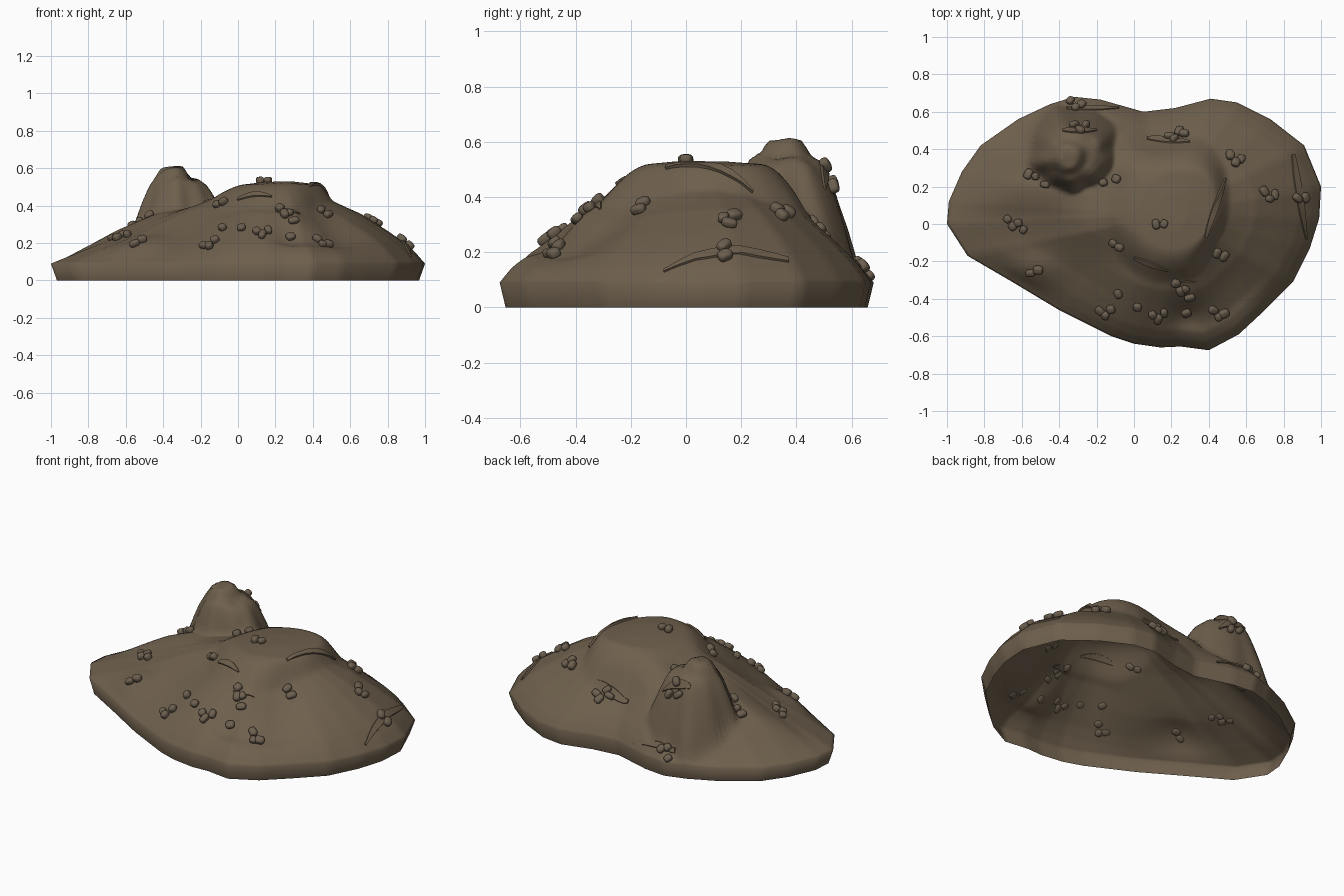
import bpy, bmesh, math, random
from mathutils import Vector, Matrix, noise
from mathutils.bvhtree import BVHTree

if "Cube" in bpy.data.objects:
    bpy.data.objects.remove(bpy.data.objects["Cube"])

random.seed(4)

def material(name, rgb):
    m = bpy.data.materials.new(name)
    m.diffuse_color = (*rgb, 1)
    m.use_nodes = True
    m.node_tree.nodes["Principled BSDF"].inputs["Base Color"].default_value = m.diffuse_color
    return m

EARTH = material("brown earth", (0.155, 0.115, 0.073))
STONE = material("brown stone", (0.145, 0.112, 0.076))

def finish(bm, name, mat, angle=60):
    me = bpy.data.meshes.new(name)
    bm.to_mesh(me)
    bm.free()
    me.materials.append(mat)
    ob = bpy.data.objects.new(name, me)
    bpy.context.collection.objects.link(ob)
    bpy.ops.object.select_all(action='DESELECT')
    ob.select_set(True)
    bpy.context.view_layer.objects.active = ob
    bpy.ops.object.shade_smooth_by_angle(angle=math.radians(angle))
    return ob

def smooth(a, b, v):
    t = min(1, max(0, (v - a) / (b - a)))
    return t * t * (3 - 2 * t)

def curve(pts, v):
    for (a, p), (b, q) in zip(pts, pts[1:]):
        if v <= b:
            return p + (q - p) * max(0, v - a) / (b - a)
    return pts[-1][1]

def bell(x, y, cx, cy, sx, sy):
    return math.exp(-((x - cx) / sx) ** 2 - ((y - cy) / sy) ** 2)

# Footprint at the rim, and height of the slope from rim (0) to centre (1)
OUTLINE = [(-1, 0), (-.99, .12), (-.92, .28), (-.82, .42), (-.62, .56), (-.45, .64),
           (-.32, .68), (-.18, .665), (.05, .6), (.22, .62), (.41, .67), (.55, .65),
           (.73, .56), (.91, .42), (1, .2), (.99, .03), (.94, -.13), (.85, -.31),
           (.7, -.46), (.56, -.59), (.4, -.675), (.25, -.655), (.14, -.66), (0, -.64),
           (-.12, -.6), (-.4, -.46), (-.65, -.31), (-.89, -.17)]
CENTRE = Vector((.2, .05))
STEEP = [(0, .09), (.06, .145), (.13, .195), (.25, .262), (.43, .36), (.6, .425), (.8, .48), (1, .5)]
GENTLE = [(0, .09), (.15, .165), (.3, .23), (.6, .385), (.75, .45), (1, .5)]
TOWER = [(0, .565), (.09, .555), (.13, .525), (.16, .465), (.19, .385), (.23, .26), (.3, 0), (2, -4)]

def height(x, y, s):
    d = Vector((x, y)) - CENTRE
    west = smooth(.3, 1, -d.x / (d.length + 1e-6))
    h = curve(STEEP, s) * (1 - west) + curve(GENTLE, s) * west
    # ridge running from the west rim to the tower, and hollows to the south-east
    h += .06 * smooth(0, .3, s) * smooth(0, .22, y) * smooth(-.15, -.45, x)
    h += .035 * bell(x, y, -.53, -.24, .14, .1) * smooth(0, .1, s)
    h -= .06 * bell(x, y, .49, -.33, .18, .26) * smooth(0, .2, s)
    h -= .035 * bell(x, y, .3, -.49, .1, .08) * smooth(0, .2, s)
    # saddle joining tower and plateau
    h += .05 * bell(x, y, -.03, .32, .14, .12)
    lump = noise.noise(Vector((x * 4, y * 4, 1.3)))
    h += .008 * lump * smooth(0, .2, s)
    # domed plateau, cut back to the south-east and sharper on its eastern edge
    ang = math.atan2(y - .06, x - .21)
    e = ((abs(x - .21) / .29) ** 2.4 + (abs(y - .06) / .34) ** 2.4) ** (1 / 2.4)
    e += .05 * math.sin(3 * ang + 1) * min(1, e)
    e *= 1 + .32 * math.exp(-((ang + .75) / .5) ** 2)
    east = smooth(.2, .9, math.cos(ang))
    p = smooth(1.2 - .06 * east, .58 + .2 * east, e)
    top = .524 + .02 * (x - .1) - .03 * max(0, e - .3) + .006 * lump
    h += (max(h, top) - h) * p
    # rocky tower with a pinnacle and an eastern shelf
    tx, ty = x + .325, y - .365
    ta = math.atan2(ty, tx)
    r = math.hypot(tx * (.83 if tx > 0 else 1), ty)
    r *= 1 + .035 * math.sin(5 * ta + .6) + .02 * math.sin(9 * ta)
    t = curve(TOWER, r) - .012 * smooth(0, .1, tx)
    t += .045 * smooth(.1, .055, math.hypot(x + .35, y - .36))
    t += .014 * noise.noise(Vector((x * 14, y * 14, 5)))
    k = .03
    b = max(0, k - abs(h - t)) / k
    return max(h, t) + b * b * k / 4

# Mound shell: flared skirt, then rings rising to the middle, open below
bm = bmesh.new()
SUB, RINGS = 6, 64
ring = []
for i, a in enumerate(OUTLINE):
    b = OUTLINE[(i + 1) % len(OUTLINE)]
    ring += [Vector(a).lerp(Vector(b), j / SUB) for j in range(SUB)]
loops = [[bm.verts.new((p.x * .968, p.y * .968, 0)) for p in ring]]
for k in range(RINGS):
    s = k / RINGS
    row = []
    for p in ring:
        q = p.lerp(CENTRE, s)
        row.append(bm.verts.new((q.x, q.y, height(q.x, q.y, s))))
    loops.append(row)
n = len(ring)
for lo, hi in zip(loops, loops[1:]):
    for i in range(n):
        j = (i + 1) % n
        bm.faces.new((lo[i], lo[j], hi[j], hi[i]))
tip = bm.verts.new((*CENTRE, height(*CENTRE, 1)))
for i in range(n):
    bm.faces.new((loops[-1][i], loops[-1][(i + 1) % n], tip))
bm.normal_update()
if sum(f.normal.z for f in bm.faces) < 0:
    bmesh.ops.reverse_faces(bm, faces=bm.faces)
    bm.normal_update()
ground = BVHTree.FromBMesh(bm)
finish(bm, "mound", EARTH, 110)

def surface(x, y):
    hit, nrm, _, _ = ground.ray_cast(Vector((x, y, 2)), Vector((0, 0, -1)))
    return (hit, nrm) if hit else (Vector((x, y, .09)), Vector((0, 0, 1)))

# Pebble clusters: x, y, number of stones
CLUSTERS = [(-.63, 0, 4), (-.53, -.25, 2), (-.15, -.47, 3), (-.08, -.37, 1), (.02, -.44, 1),
            (.13, -.49, 3), (.28, -.47, 1), (.45, -.48, 3), (.26, -.35, 4), (.46, -.16, 2),
            (-.09, -.11, 2), (.14, 0, 2), (.72, .15, 3), (.89, .14, 2), (.54, .34, 3),
            (.23, .47, 4), (-.31, .63, 3), (-.54, .26, 2), (-.47, .21, 1), (-.16, .22, 1),
            (-.09, .24, 1), (-.29, .51, 3)]
bm = bmesh.new()
for x, y, count in CLUSTERS:
    turn = random.uniform(-.6, .6)
    for i in range(count):
        off = (i - (count - 1) / 2) * (.042 if count < 3 else .03)
        px = x + off * math.cos(turn)
        py = y + off * math.sin(turn) + (.014 * (-1) ** i if count > 2 else 0)
        pos, nrm = surface(px, py)
        size = Vector([random.uniform(.022, .033), random.uniform(.02, .026), random.uniform(.018, .023)])
        m = (Matrix.Translation(pos + nrm * .011) @ nrm.to_track_quat('Z', 'Y').to_matrix().to_4x4()
             @ Matrix.Rotation(random.uniform(0, 6.28), 4, 'Z') @ Matrix.Diagonal((*size, 1)))
        vs = bmesh.ops.create_icosphere(bm, subdivisions=3, radius=1)['verts']
        for v in vs:  # squarish, rounded pebbles
            c = v.co
            c *= 1 / (abs(c.x) ** 3 + abs(c.y) ** 3 + abs(c.z) ** 3) ** (1 / 3)
            v.co = m @ (c * .9)
finish(bm, "pebbles", STONE)

# Thin tapering rock shards lying on the slope: start, end, width, lift
SHARDS = [((.38, -.07), (.485, .24), .03, .012), ((.85, .37), (.92, -.08), .04, .008),
          ((.07, .46), (.3, .44), .035, .006), ((-.36, .62), (-.08, .62), .025, .006),
          ((.0, -.18), (.18, -.25), .03, .008), ((.2, -.33), (.33, -.31), .03, .006),
          ((-.38, .5), (-.2, .5), .03, .008)]
bm = bmesh.new()
for a, b, width, lift in SHARDS:
    a, b = Vector(a), Vector(b)
    side = Vector((a.y - b.y, b.x - a.x)).normalized()
    prev = None
    for i in range(9):
        t = i / 8
        w = width * (.12 + .88 * math.sin(math.pi * min(1, .12 + t * .85))) / 2
        c = a.lerp(b, t)
        row = []
        for u, up in ((-1, -.006), (-.85, lift), (.85, lift), (1, -.006)):
            q = c + side * w * u
            pos, nrm = surface(q.x, q.y)
            row.append(bm.verts.new(pos + nrm * up))
        if prev:
            for j in range(3):
                bm.faces.new((prev[j], row[j], row[j + 1], prev[j + 1]))
        else:
            bm.faces.new(row)
        prev = row
    bm.faces.new(prev[::-1])
bmesh.ops.recalc_face_normals(bm, faces=bm.faces)
finish(bm, "rock_shards", EARTH, 35)
